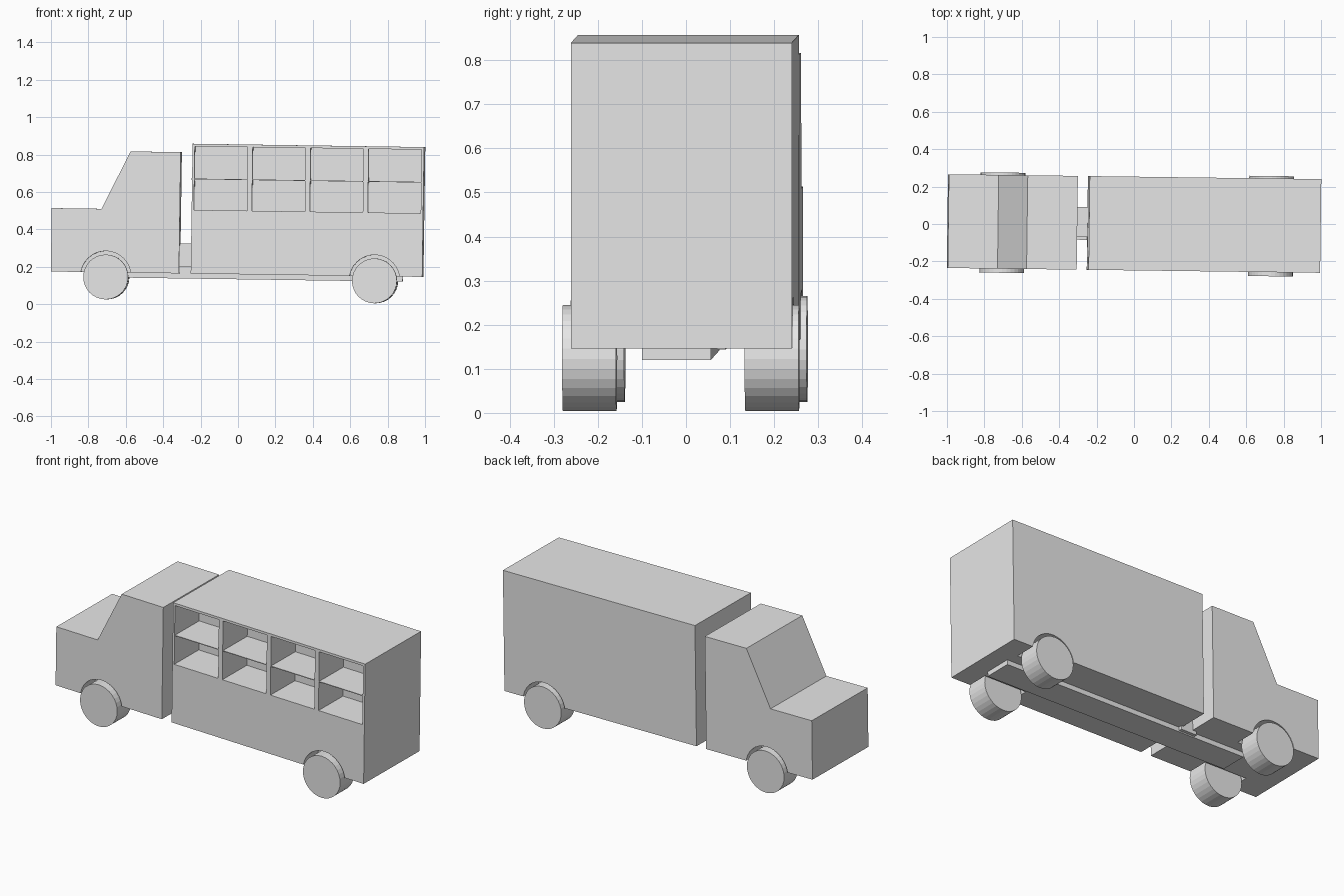
import bpy
import math
from mathutils import Matrix

cube = bpy.data.objects.get("Cube")
if cube:
    bpy.data.objects.remove(cube, do_unlink=True)

grey = bpy.data.materials.new("plain_grey")
grey.use_nodes = True
grey.diffuse_color = (0.8, 0.8, 0.8, 1)
grey.node_tree.nodes["Principled BSDF"].inputs["Base Color"].default_value = (0.8, 0.8, 0.8, 1)

parts = []


def add_mesh(name, verts, faces):
    mesh = bpy.data.meshes.new(name)
    mesh.from_pydata(verts, [], faces)
    mesh.materials.append(grey)
    obj = bpy.data.objects.new(name, mesh)
    bpy.context.collection.objects.link(obj)
    return obj


def extrude_profile(name, profile, y0, y1):
    """Extrude a counter-clockwise x-z outline from y0 (front) to y1 (back)."""
    n = len(profile)
    verts = [(x, y, z) for y in (y0, y1) for x, z in profile]
    faces = [tuple(range(n)), tuple(reversed(range(n, 2 * n)))]
    faces += [(i, i + n, (i + 1) % n + n, (i + 1) % n) for i in range(n)]
    return add_mesh(name, verts, faces)


def box(name, x0, x1, y0, y1, z0, z1):
    return extrude_profile(name, [(x0, z0), (x1, z0), (x1, z1), (x0, z1)], y0, y1)


def disc(name, x, z, radius, y0, y1, sides=32):
    steps = [2 * math.pi * i / sides for i in range(sides)]
    outline = [(x + radius * math.cos(a), z + radius * math.sin(a)) for a in steps]
    return extrude_profile(name, outline, y0, y1)


def cut(target, cutters):
    """Subtract each cutter and discard it."""
    bpy.context.view_layer.objects.active = target
    for cutter in cutters:
        cutter.hide_render = True
        mod = target.modifiers.new("cut", 'BOOLEAN')
        mod.operation = 'DIFFERENCE'
        mod.solver = 'EXACT'
        mod.object = cutter
        bpy.ops.object.modifier_apply(modifier=mod.name)
        bpy.data.objects.remove(cutter, do_unlink=True)


FRONT, BACK = -0.248, 0.253
FLOOR = 0.16
AXLES = {"front": -0.706, "rear": 0.731}
HUB_Z = 0.135


def arch_cutters(x):
    return [disc("arch_cutter", x, HUB_Z + 0.004, 0.135, y0, y1)
            for y0, y1 in ((-0.35, -0.13), (0.13, 0.35))]


# Cab with sloping windscreen and short bonnet
cab = extrude_profile("cab", [(-1.0, FLOOR), (-0.315, FLOOR), (-0.315, 0.808),
                              (-0.583, 0.808), (-0.734, 0.499), (-1.0, 0.499)], FRONT, BACK)
cut(cab, arch_cutters(AXLES["front"]))

# Cargo box with four open bays on the front side
cargo = box("cargo_box", -0.252, 0.986, FRONT, BACK, FLOOR, 0.854)
bays = [box("bay_cutter", x, x + 0.283, -0.35, FRONT + 0.22, 0.5, 0.84)
        for x in (-0.24 + 0.31 * i for i in range(4))]
cut(cargo, bays + arch_cutters(AXLES["rear"]))
parts += [cab, cargo]

# Thin shelf running through all bays
parts.append(box("shelf", -0.258, 0.98, FRONT + 0.002, FRONT + 0.225, 0.664, 0.668))

# Chassis beam and the link between cab and cargo box
parts.append(box("chassis_beam", -0.66, 0.88, -0.088, 0.068, 0.133, 0.2))
parts.append(box("cab_link", -0.34, -0.24, -0.074, 0.087, 0.14, 0.32))

# Wheels
for axle, x in AXLES.items():
    parts.append(disc(axle + "_wheel_near", x, HUB_Z, 0.12, -0.27, -0.148))
    parts.append(disc(axle + "_wheel_far", x, HUB_Z, 0.12, 0.144, 0.266))

# The whole truck leans and turns very slightly
lean = Matrix.Rotation(-0.0130, 4, 'Z') @ Matrix.Rotation(0.0145, 4, 'Y')
for obj in parts:
    obj.data.transform(lean)
